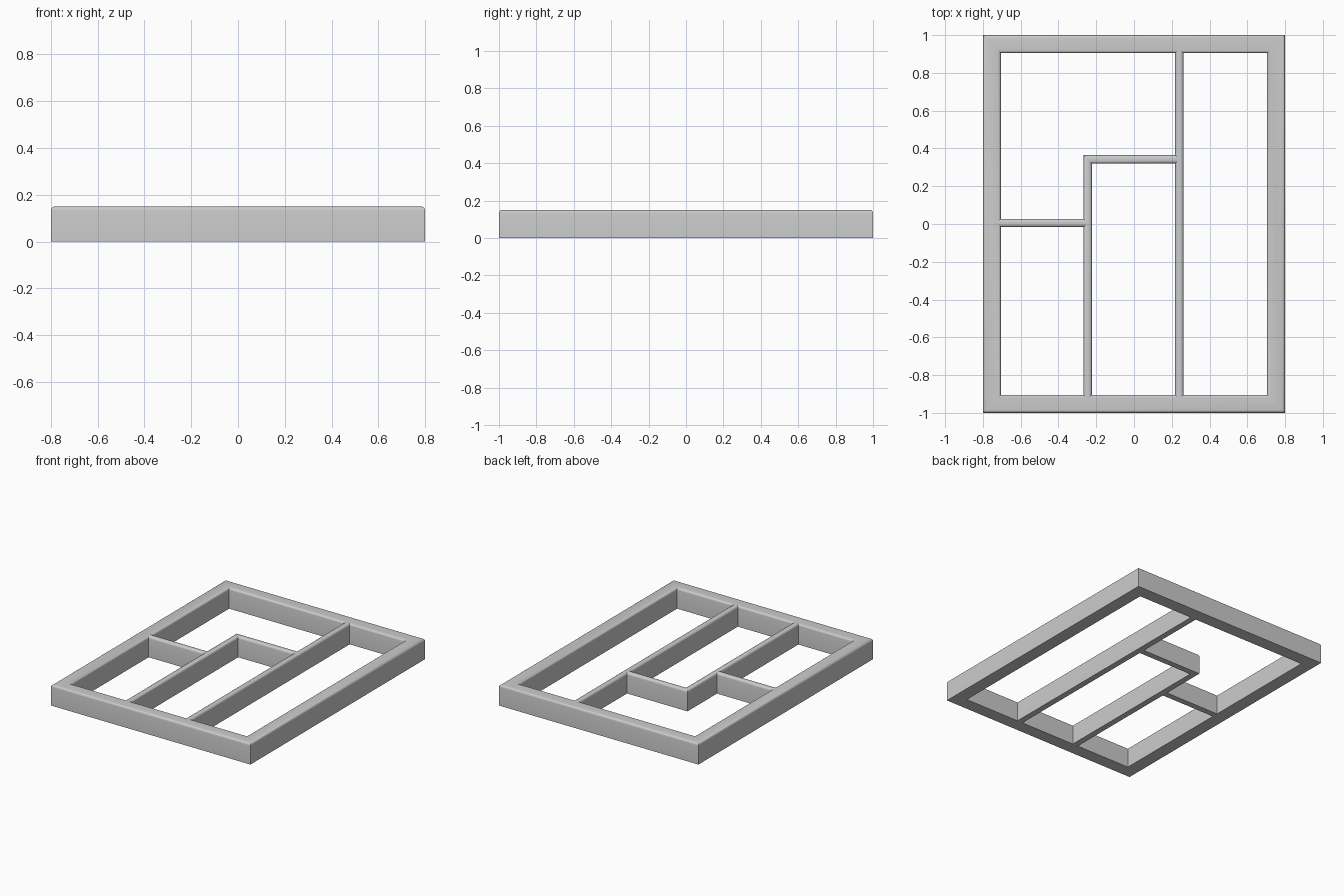
import bpy, bmesh, math
from mathutils import Vector

cube = bpy.data.objects.get("Cube")
if cube:
    bpy.data.objects.remove(cube, do_unlink=True)

HEIGHT = 0.15
ROUND = 0.016
STEPS = 4

grey = bpy.data.materials.new("plain_grey")
grey.use_nodes = True
colour = (0.6, 0.6, 0.6, 1)
grey.diffuse_color = colour
grey.node_tree.nodes["Principled BSDF"].inputs["Base Color"].default_value = colour


def wall_profile(width):
    """Upright section with rounded top edges: (sideways, height) pairs."""
    half = width / 2
    right = [(half, 0)]
    for i in range(STEPS + 1):
        a = math.pi / 2 * i / STEPS
        right.append((half - ROUND + ROUND * math.cos(a),
                      HEIGHT - ROUND + ROUND * math.sin(a)))
    return right + [(-s, z) for s, z in reversed(right)]


def sweep_wall(name, path, width, closed=False):
    """Sweep the section along a flat path with mitred corners."""
    pts = [Vector(p) for p in path]
    n = len(pts)
    profile = wall_profile(width)
    bm = bmesh.new()
    rings = []
    for i, p in enumerate(pts):
        before = pts[i - 1] if closed or i > 0 else None
        after = pts[(i + 1) % n] if closed or i < n - 1 else None
        d_in = (p - before).normalized() if before else (after - p).normalized()
        d_out = (after - p).normalized() if after else d_in
        n_in, n_out = (Vector((d.y, -d.x)) for d in (d_in, d_out))
        side = (n_in + n_out) / (1 + n_in.dot(n_out))
        rings.append([bm.verts.new((p.x + side.x * s, p.y + side.y * s, z))
                      for s, z in profile])
    m = len(profile)
    for i in range(n if closed else n - 1):
        a, b = rings[i], rings[(i + 1) % n]
        for j in range(m):
            k = (j + 1) % m
            bm.faces.new((a[j], a[k], b[k], b[j]))
    if not closed:
        bm.faces.new(rings[0])
        bm.faces.new(rings[-1])
    bmesh.ops.recalc_face_normals(bm, faces=bm.faces)
    mesh = bpy.data.meshes.new(name)
    bm.to_mesh(mesh)
    bm.free()
    mesh.materials.append(grey)
    obj = bpy.data.objects.new(name, mesh)
    bpy.context.collection.objects.link(obj)
    bpy.ops.object.select_all(action='DESELECT')
    obj.select_set(True)
    bpy.context.view_layer.objects.active = obj
    bpy.ops.object.shade_smooth_by_angle(angle=math.radians(35))
    return obj


# Outer frame
FRAME = 0.095
X, Y = 0.8 - FRAME / 2, 1 - FRAME / 2
sweep_wall("outer_frame", [(-X, -Y), (X, -Y), (X, Y), (-X, Y)], FRAME, closed=True)

# Thin inner walls, running just into the rounded edges they meet
THIN = 0.044
end_x, end_y = 0.8 - FRAME + ROUND, 1 - FRAME + ROUND
long_x, bend_x, bend_y = 0.24, -0.245, 0.342
sweep_wall("long_divider", [(long_x, -end_y), (long_x, end_y)], THIN)
sweep_wall("bent_divider", [(bend_x, -end_y), (bend_x, bend_y),
                            (long_x - THIN / 2 + ROUND, bend_y)], THIN)
sweep_wall("short_divider", [(-end_x, 0.005), (bend_x - THIN / 2 + ROUND, 0.005)], THIN)
